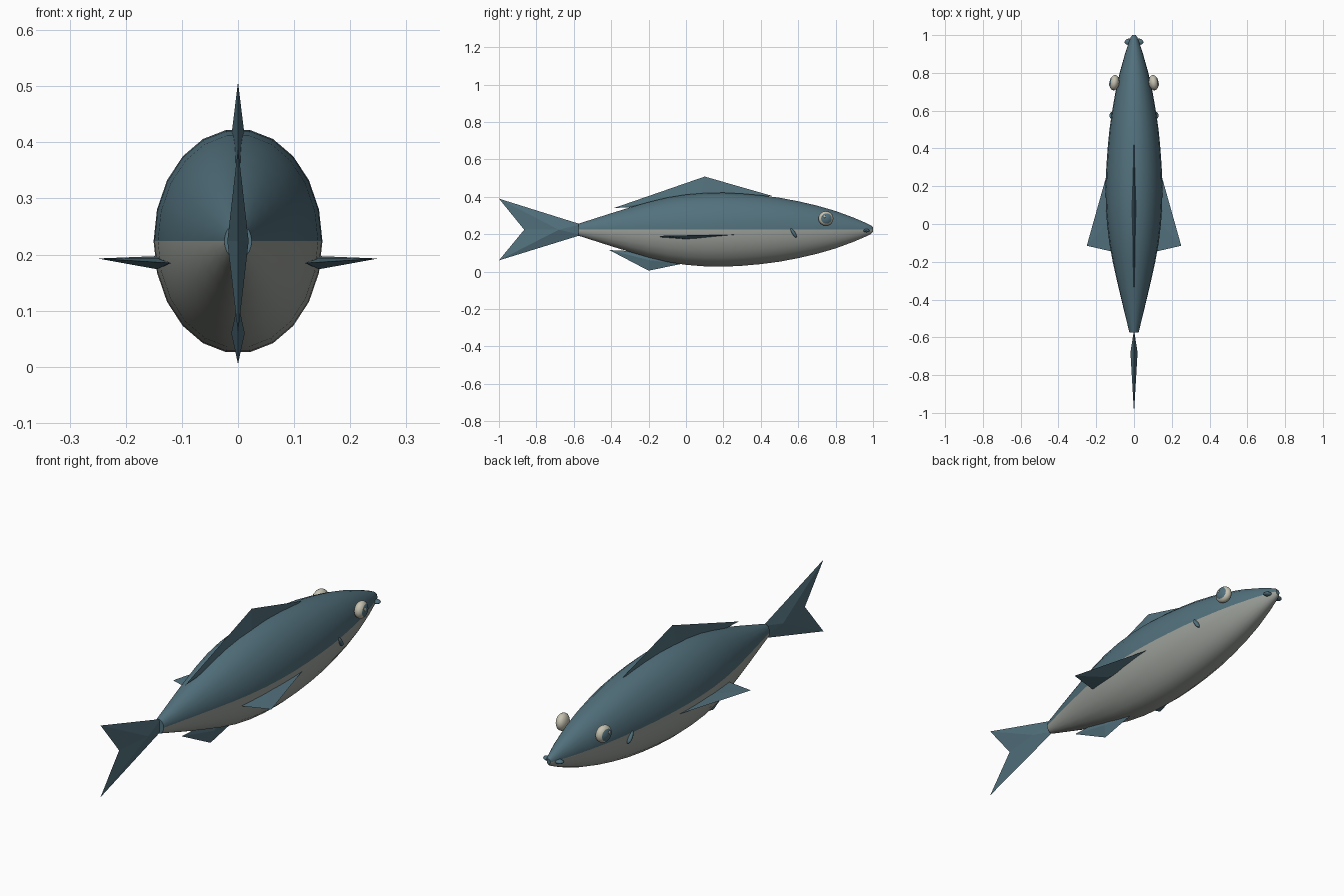
import bpy, bmesh, math
from mathutils import Matrix, Vector

if "Cube" in bpy.data.objects:
    bpy.data.objects.remove(bpy.data.objects["Cube"])


def material(name, rgb):
    m = bpy.data.materials.new(name)
    m.diffuse_color = (*rgb, 1)
    m.use_nodes = True
    m.node_tree.nodes["Principled BSDF"].inputs["Base Color"].default_value = m.diffuse_color
    return m


TEAL = material("slate teal", (0.085, 0.165, 0.205))
BELLY = material("belly grey", (0.33, 0.35, 0.32))
CREAM = material("eye cream", (0.56, 0.54, 0.44))
MID = 0.224


def finish(name, bm, mats, smooth=None):
    bmesh.ops.recalc_face_normals(bm, faces=bm.faces)
    me = bpy.data.meshes.new(name)
    bm.to_mesh(me)
    bm.free()
    ob = bpy.data.objects.new(name, me)
    bpy.context.collection.objects.link(ob)
    for m in mats:
        me.materials.append(m)
    if smooth:
        bpy.ops.object.select_all(action='DESELECT')
        ob.select_set(True)
        bpy.context.view_layer.objects.active = ob
        bpy.ops.object.shade_smooth_by_angle(angle=math.radians(smooth))
    return ob


def fin(name, outline, left, right):
    """Lens-shaped fin: sharp outline, raised to one apex on each side."""
    bm = bmesh.new()
    rim = [bm.verts.new(p) for p in outline]
    for apex in (bm.verts.new(left), bm.verts.new(right)):
        for a, b in zip(rim, rim[1:] + rim[:1]):
            bm.faces.new((a, b, apex))
    return finish(name, bm, [TEAL])


def upright_fin(name, outline, apex, half):
    y, z = apex
    return fin(name, [(0, *p) for p in outline], (-half, y, z), (half, y, z))


def ellipsoid(name, centre, size, rot=(0, 0, 0), mats=(TEAL,), cap=None):
    """Sphere with its pole along x; faces beyond the cap take the second colour."""
    bm = bmesh.new()
    bmesh.ops.create_uvsphere(bm, u_segments=16, v_segments=12, radius=1)
    bmesh.ops.rotate(bm, verts=bm.verts, matrix=Matrix.Rotation(math.pi / 2, 3, 'Y'))
    if cap:
        for f in bm.faces:
            f.material_index = int(f.calc_center_median().x * math.copysign(1, centre[0]) > cap)
    bmesh.ops.scale(bm, verts=bm.verts, vec=size)
    for angle, axis in zip(rot, 'XYZ'):
        bmesh.ops.rotate(bm, verts=bm.verts, matrix=Matrix.Rotation(angle, 3, axis))
    bmesh.ops.translate(bm, verts=bm.verts, vec=centre)
    return finish(name, bm, mats, 40)


# Body: elliptical rings along y, (position, half height)
rings = [(-0.575, 0.032), (-0.5, 0.056), (-0.4, 0.088), (-0.3, 0.119), (-0.2, 0.148),
         (-0.1, 0.172), (0, 0.188), (0.1, 0.196), (0.2, 0.198), (0.3, 0.193),
         (0.4, 0.184), (0.5, 0.171), (0.6, 0.152), (0.7, 0.129), (0.8, 0.1),
         (0.9, 0.063), (0.96, 0.037), (0.99, 0.022), (1.0, 0.012)]
SIDES = 22
bm = bmesh.new()
loops = []
for y, h in rings:
    w = h * 0.76
    loops.append([bm.verts.new((w * math.cos(a), y, MID + h * 1.01 * math.sin(a)))
                  for a in (2 * math.pi * i / SIDES for i in range(SIDES))])
for la, lb in zip(loops, loops[1:]):
    for i in range(SIDES):
        j = (i + 1) % SIDES
        f = bm.faces.new((la[i], la[j], lb[j], lb[i]))
        f.material_index = int(f.calc_center_median().z < MID)
bm.faces.new(loops[0])
bm.faces.new(loops[-1])
finish("body", bm, [TEAL, BELLY], 35)

# Fins on the centre line
upright_fin("dorsal_fin", [(-0.385, 0.34), (0.1, 0.508), (0.46, 0.405), (0.1, 0.36), (-0.28, 0.345)],
            (0.08, 0.41), 0.012)
upright_fin("ventral_fin", [(-0.41, 0.115), (-0.2, 0.005), (-0.02, 0.042), (-0.1, 0.1), (-0.3, 0.11)],
            (-0.19, 0.06), 0.012)
upright_fin("tail_fin", [(-0.56, 0.252), (-1, 0.39), (-0.865, MID), (-1, 0.06), (-0.56, 0.196)],
            (-0.68, MID), 0.019)

for s, side in ((-1, "left"), (1, "right")):
    # Swept side fins
    fin(side + "_pectoral_fin",
        [(s * 0.125, 0.33, 0.198), (s * 0.25, -0.115, 0.193), (s * 0.12, -0.145, 0.185), (s * 0.11, 0.1, 0.185)],
        (s * 0.145, 0.0, 0.194), (s * 0.145, 0.0, 0.174))
    # Eyes with pupil cap and glint
    ellipsoid(side + "_eye", (s * 0.104, 0.748, 0.284), (0.026, 0.041, 0.039),
              (0, 0, s * 0.15), (CREAM, TEAL), 0.78)
    ellipsoid(side + "_eye_glint", (s * 0.129, 0.74, 0.294), (0.004, 0.007, 0.007), mats=(CREAM,))
    # Lips and gill slits
    ellipsoid(side + "_lip", (s * 0.029, 0.965, 0.219), (0.021, 0.016, 0.009), (0, 0, -s * 0.2))
    ellipsoid(side + "_gill_slit", (s * 0.117, 0.575, 0.207), (0.013, 0.009, 0.03), (math.radians(32), 0, 0))
